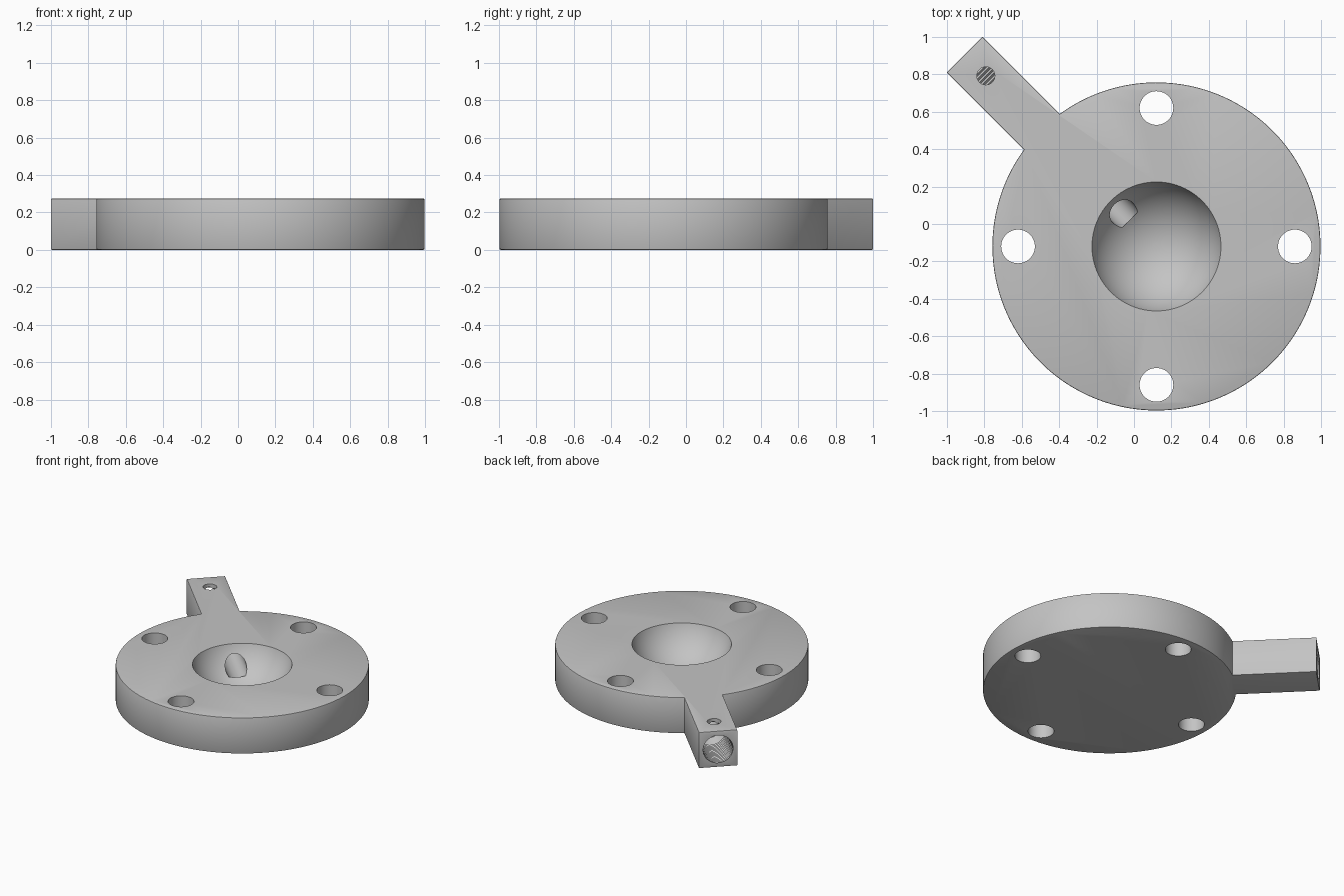
import bpy, bmesh
from math import sin, cos, asin, pi, radians, sqrt
from mathutils import Matrix, Vector

cube = bpy.data.objects.get("Cube")
if cube:
    bpy.data.objects.remove(cube, do_unlink=True)

HEIGHT, DISC_R, ARM_END, ARM_HALF = 0.275, 0.877, 1.45, 0.135
MID = HEIGHT / 2

grey = bpy.data.materials.new("light grey")
grey.use_nodes = True
COLOUR = (0.55, 0.55, 0.55, 1)
grey.diffuse_color = COLOUR
grey.node_tree.nodes["Principled BSDF"].inputs["Base Color"].default_value = COLOUR


def make_object(name, bm):
    bmesh.ops.recalc_face_normals(bm, faces=bm.faces)
    mesh = bpy.data.meshes.new(name)
    bm.to_mesh(mesh)
    bm.free()
    mesh.materials.append(grey)
    obj = bpy.data.objects.new(name, mesh)
    bpy.context.collection.objects.link(obj)
    return obj


def turned(name, profile, matrix, segments=64):
    """Solid of revolution from (radius, height) points, capped at both ends."""
    bm = bmesh.new()
    rings = [[bm.verts.new((r * cos(2 * pi * i / segments), r * sin(2 * pi * i / segments), z))
              for i in range(segments)] for r, z in profile]
    for low, high in zip(rings, rings[1:]):
        for i in range(segments):
            j = (i + 1) % segments
            bm.faces.new((low[i], low[j], high[j], high[i]))
    bm.faces.new(rings[0])
    bm.faces.new(rings[-1])
    bm.transform(matrix)
    return make_object(name, bm)


# Flange body: disc and arm share one outline, arm pointing along local +x
start = asin(ARM_HALF / DISC_R)
steps = 192
outline = [(DISC_R * cos(start + (2 * pi - 2 * start) * i / steps),
            DISC_R * sin(start + (2 * pi - 2 * start) * i / steps)) for i in range(steps + 1)]
outline += [(ARM_END, -ARM_HALF), (ARM_END, ARM_HALF)]
bm = bmesh.new()
base = bm.faces.new([bm.verts.new((x, y, 0)) for x, y in outline])
top = bmesh.ops.extrude_face_region(bm, geom=[base])
bmesh.ops.translate(bm, vec=(0, 0, HEIGHT),
                    verts=[v for v in top["geom"] if isinstance(v, bmesh.types.BMVert)])
rim = [e for e in bm.edges if abs(e.verts[0].co.z - e.verts[1].co.z) < 0.001]
bmesh.ops.bevel(bm, geom=rim, offset=0.006, segments=2, profile=0.5, affect='EDGES')
body = make_object("flange_body", bm)

cutters = []

# Spherical bowl in the centre of the top
BOWL_R, DEPTH = 0.345, 0.25
ball_r = (BOWL_R ** 2 + DEPTH ** 2) / (2 * DEPTH)
ball_z = HEIGHT - DEPTH + ball_r
rim_angle = asin(BOWL_R / ball_r)
profile = []
for i in range(1, 33):
    a = rim_angle * 1.08 * i / 32
    profile.append((ball_r * sin(a), ball_z - ball_r * cos(a)))
cutters.append(turned("bowl_cutter", profile, Matrix(), 96))

# Four bolt holes
for k in range(4):
    a = radians(45 + 90 * k)
    place = Matrix.Translation((0.74 * cos(a), 0.74 * sin(a), 0))
    cutters.append(turned("bolt_hole_cutter", [(0.09, -0.1), (0.09, HEIGHT + 0.1)], place, 48))

# Threaded socket in the arm end, narrowing to a bore that opens into the bowl
PITCH, TURNS = 0.02, 16
socket_end = ARM_END - PITCH * TURNS
profile = [(0.075, 0.2), (0.075, socket_end - 0.03), (0.105, socket_end)]
for i in range(TURNS):
    profile += [(0.117, socket_end + PITCH * (i + 0.5)), (0.105, socket_end + PITCH * (i + 1))]
profile.append((0.105, ARM_END + 0.05))
along_arm = Matrix.Translation((0, 0, MID)) @ Matrix.Rotation(pi / 2, 4, 'Y')
cutters.append(turned("socket_cutter", profile, along_arm))

# Small set-screw hole from the arm top down into the socket
cutters.append(turned("screw_hole_cutter", [(0.048, MID), (0.048, HEIGHT + 0.1)],
                      Matrix.Translation((1.29, 0, 0)), 32))

for cutter in cutters:
    mod = body.modifiers.new(cutter.name, 'BOOLEAN')
    mod.operation = 'DIFFERENCE'
    mod.solver = 'EXACT'
    mod.object = cutter
    cutter.hide_render = True

# Apply the cuts, then discard the cutters
bpy.ops.object.select_all(action='DESELECT')
body.select_set(True)
bpy.context.view_layer.objects.active = body
for mod in list(body.modifiers):
    bpy.ops.object.modifier_apply(modifier=mod.name)
for cutter in cutters:
    bpy.data.objects.remove(cutter, do_unlink=True)

# Turn the arm to the back right and centre the whole part
body.data.transform(Matrix.Translation((0.12, -0.12, 0)) @ Matrix.Rotation(radians(135), 4, 'Z'))
bpy.ops.object.shade_smooth_by_angle(angle=radians(30))
